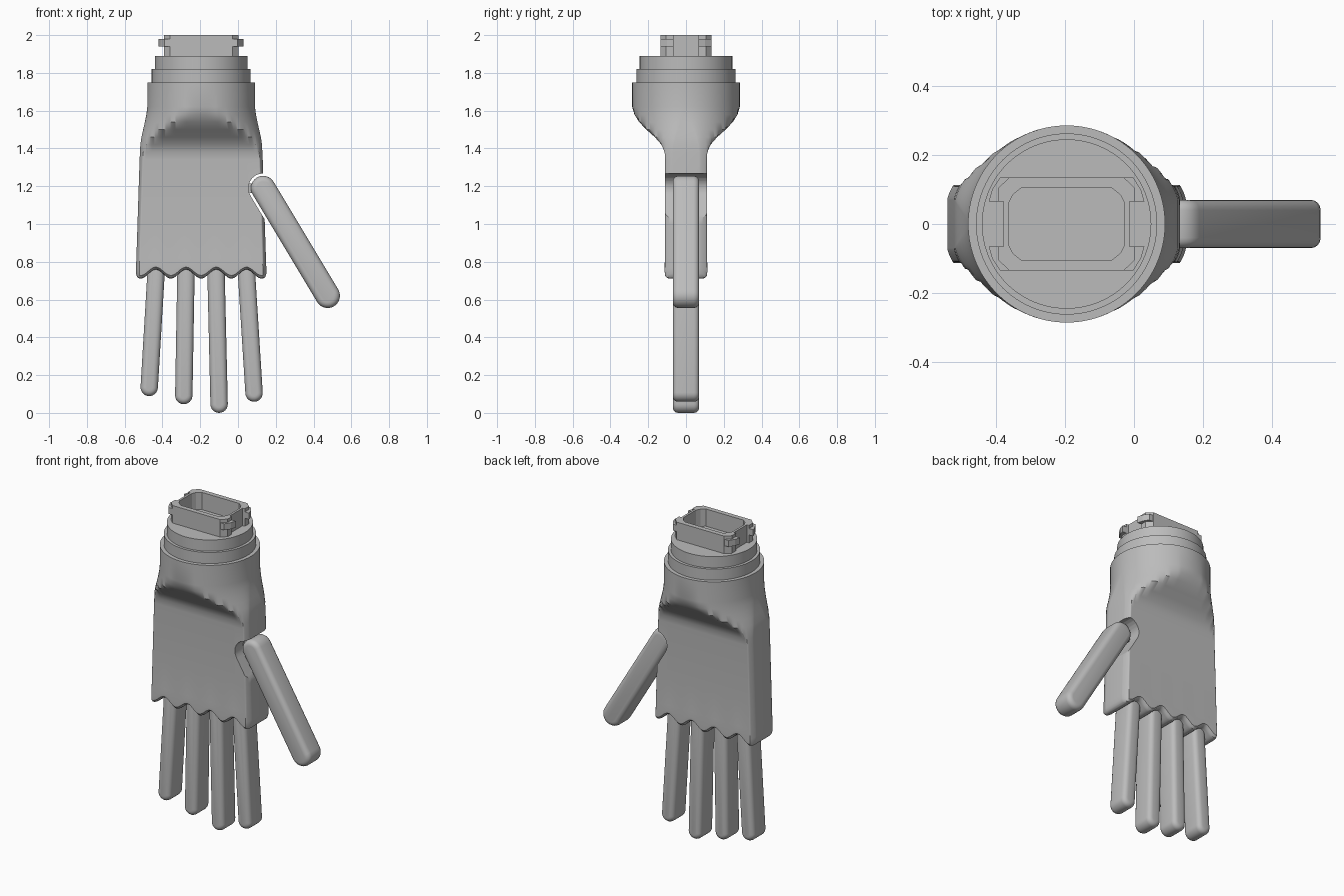
import bpy, bmesh, math
from mathutils import Vector

if "Cube" in bpy.data.objects:
    bpy.data.objects.remove(bpy.data.objects["Cube"])

grey = bpy.data.materials.new("plain grey")
grey.use_nodes = True
grey.diffuse_color = (0.5, 0.5, 0.5, 1)
grey.node_tree.nodes["Principled BSDF"].inputs["Base Color"].default_value = (0.5, 0.5, 0.5, 1)

CX = -0.195  # wrist axis


def finish(name, bm):
    bmesh.ops.remove_doubles(bm, verts=bm.verts, dist=1e-5)
    bmesh.ops.recalc_face_normals(bm, faces=bm.faces)
    mesh = bpy.data.meshes.new(name)
    bm.to_mesh(mesh)
    bm.free()
    ob = bpy.data.objects.new(name, mesh)
    bpy.context.collection.objects.link(ob)
    mesh.materials.append(grey)
    return ob


def smooth(ob, angle=35):
    bpy.ops.object.select_all(action='DESELECT')
    ob.select_set(True)
    bpy.context.view_layer.objects.active = ob
    bpy.ops.object.shade_smooth_by_angle(angle=math.radians(angle))


def loft(bm, rings, caps=True):
    rows = [[bm.verts.new(p) for p in ring] for ring in rings]
    n = len(rows[0])
    for a, b in zip(rows, rows[1:]):
        for i in range(n):
            j = (i + 1) % n
            bm.faces.new((a[i], a[j], b[j], b[i]))
    if caps:
        bm.faces.new(rows[0])
        bm.faces.new(rows[-1])
    return rows


def prism(name, outline, z0, z1):
    bm = bmesh.new()
    loft(bm, [[(x, y, z) for x, y in outline] for z in (z0, z1)])
    return finish(name, bm)


def cut(target, cutter):
    mod = target.modifiers.new("cut", 'BOOLEAN')
    mod.operation, mod.solver, mod.object = 'DIFFERENCE', 'EXACT', cutter
    bpy.context.view_layer.objects.active = target
    bpy.ops.object.modifier_apply(modifier=mod.name)
    bpy.data.objects.remove(cutter)


# Capsule outline in the xz plane, given depth in y with rounded rims
def digit(name, start, end, r, depth, rim):
    p, q = Vector(start), Vector(end)
    ang = math.atan2(q.y - p.y, q.x - p.x)
    half = 12
    steps = 4 if rim else 0
    profile = [(rim * (1 - math.sin(k * math.pi / 2 / max(steps, 1))),
                depth - rim * (1 - math.cos(k * math.pi / 2 / max(steps, 1))))
               for k in range(steps + 1)] if rim else [(0, depth)]
    profile = profile + [(d, -y) for d, y in reversed(profile)]
    rings = []
    for inset, y in profile:
        ring = []
        for centre, turn in ((q, -math.pi / 2), (p, math.pi / 2)):
            for k in range(half + 1):
                a = ang + turn + math.pi * k / half
                ring.append((centre.x + (r - inset) * math.cos(a), y,
                             centre.y + (r - inset) * math.sin(a)))
        rings.append(ring)
    bm = bmesh.new()
    loft(bm, rings)
    return finish(name, bm)


# Palm: round wrist pinched into a flat slab with a scalloped lower edge
N = 96


def section(z, a, f, t, scallop=0.0):
    c, power = 0.07 * t, 1 + 0.4 * t
    ring = []
    for side in (1, -1):
        for k in range(N + 1):
            th = math.pi * k / N
            if side < 0:
                th = math.pi - th
            s, root = math.cos(th), max(0.0, math.sin(th))
            y = min(f, c + (0.285 - c) * root ** power)
            x = CX + a * s
            wave = math.cos(2 * math.pi * (x + 0.435) / 0.16)
            ring.append((x, side * y, z + scallop * wave))
    return ring


rows = [(1.75, .285, .285, 0), (1.62, .285, .285, 0), (1.58, .29, .273, .2),
        (1.54, .298, .248, .4), (1.5, .307, .21, .6), (1.46, .316, .165, .8),
        (1.42, .322, .13, .95), (1.38, .324, .113, 1), (1.34, .326, .11, 1),
        (1.0, .337, .11, 1), (.82, .343, .11, 1), (.775, .345, .113, 1, .015),
        (.75, .345, .112, 1, .022), (.738, .34, .1, 1, .024), (.735, .335, .085, 1, .024)]
bm = bmesh.new()
last = loft(bm, [section(*r) for r in rows], caps=False)
bm.faces.new(last[0])
bottom, m = last[-1], 2 * N + 1
for k in range(N):
    bm.faces.new((bottom[k], bottom[k + 1], bottom[m - k - 1], bottom[m - k]))
palm = finish("palm", bm)

# Thumb, its socket in the palm edge and the hinge joining them
base, tip = (.133, 1.19), (.475, .62)
cut(palm, digit("socket_cutter", base, tip, .078, .3, 0))
smooth(palm)
smooth(digit("thumb", base, tip, .065, .07, .03))
smooth(digit("thumb_hinge", (.0, 1.19), base, .025, .03, 0))

# Four fingers
fingers = {"little_finger": ((-.432, .77), (-.47, .135)),
           "ring_finger": ((-.275, .77), (-.287, .092)),
           "middle_finger": ((-.117, .77), (-.1, .046)),
           "index_finger": ((.043, .77), (.085, .105))}
for name, (root, end) in fingers.items():
    smooth(digit(name, root, end, .046, .07, .028))


# Stepped wrist rings
def circle(r):
    return [(CX + r * math.cos(i * math.pi / 48), r * math.sin(i * math.pi / 48)) for i in range(96)]


smooth(prism("lower_ring", circle(.262), 1.74, 1.82))
smooth(prism("upper_ring", circle(.245), 1.81, 1.89))


# Hollow connector with recessed ends
def mirrored(quarter):
    pts = quarter + [(-x, y) for x, y in reversed(quarter)]
    pts += [(-x, -y) for x, y in quarter] + [(x, -y) for x, y in reversed(quarter)]
    return [(CX + x, y) for x, y in pts]


body = prism("connector", mirrored([(.182, .065), (.197, .065), (.197, .105), (.165, .135)]), 1.88, 2.0)
pocket = mirrored([(.168, .06), (.155, .085), (.13, .105)])
cut(body, prism("pocket_cutter", pocket, 1.892, 2.1))

# Locking lugs at the connector corners
for sx, side in ((1, "left"), (-1, "right")):
    for sy, end in ((1, "back"), (-1, "front")):
        lug = [(.178, .065), (.225, .065), (.215, .1), (.193, .134), (.165, .134)]
        prism(f"{side}_{end}_lug", [(CX + sx * x, sy * y) for x, y in lug], 1.94, 1.98)
